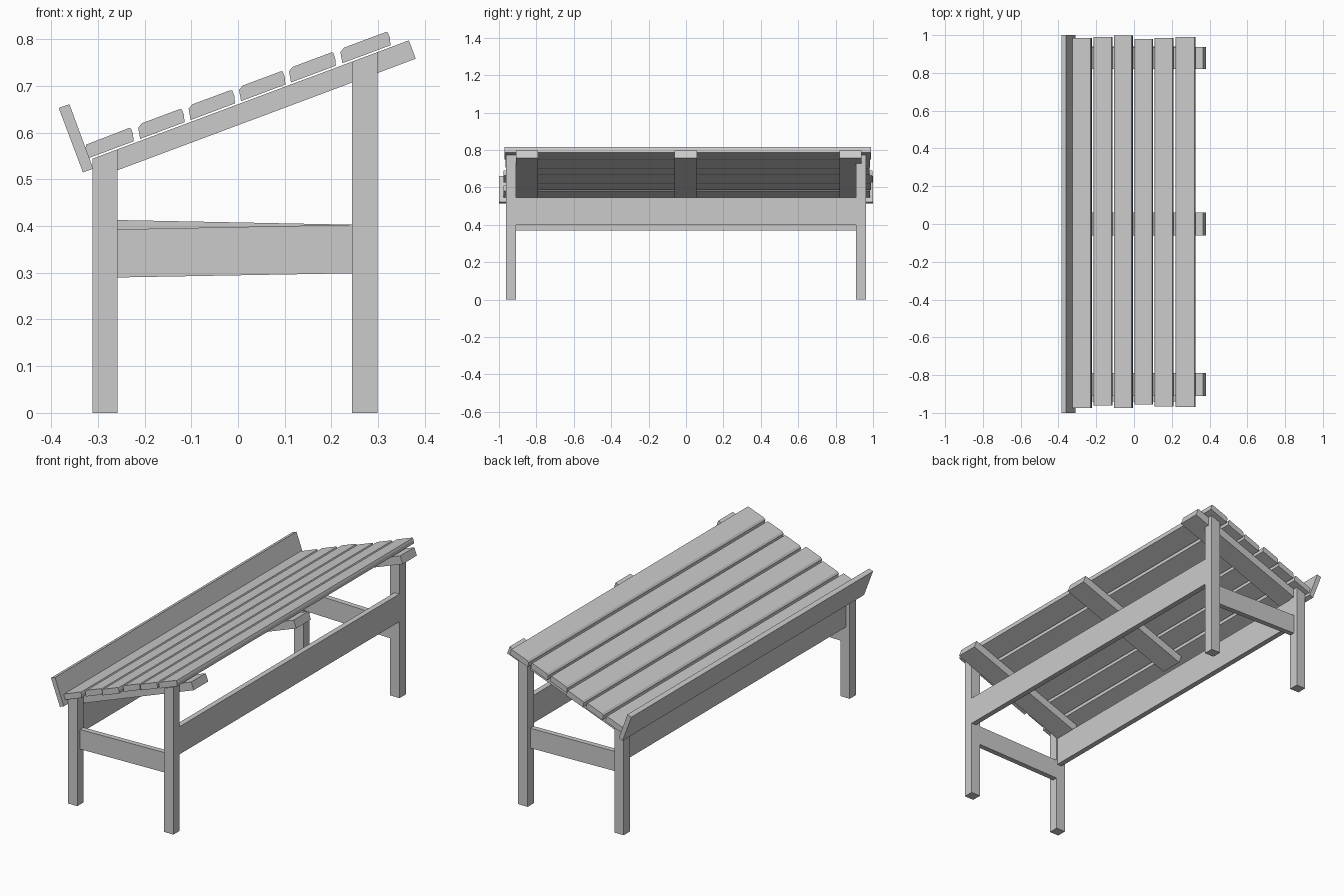
import bpy
import bmesh
import math
from mathutils import Vector

cube = bpy.data.objects.get("Cube")
if cube:
    bpy.data.objects.remove(cube, do_unlink=True)

# One plain grey for all the timber
grey = bpy.data.materials.new("timber grey")
grey.use_nodes = True
colour = (0.6, 0.6, 0.6, 1)
grey.diffuse_color = colour
grey.node_tree.nodes["Principled BSDF"].inputs["Base Color"].default_value = colour

# The sloping line on which the seat slats rest
ANGLE = math.radians(20.5)
ALONG = Vector((math.cos(ANGLE), math.sin(ANGLE)))
ACROSS = Vector((-math.sin(ANGLE), math.cos(ANGLE)))
START = Vector((-0.31, 0.545))


def on_slope(x, lift=0):
    """Point (x, z) on the slope at a given x, moved outward by lift."""
    return START + ALONG * ((x - START.x) / ALONG.x) + ACROSS * lift


def prism(name, profile, y0, y1):
    """Extrude an x-z profile from y0 to y1."""
    bm = bmesh.new()
    near = bm.faces.new([bm.verts.new((p[0], y0, p[1])) for p in profile])
    far = bmesh.ops.extrude_face_region(bm, geom=[near])["geom"]
    verts = [v for v in far if isinstance(v, bmesh.types.BMVert)]
    bmesh.ops.translate(bm, verts=verts, vec=(0, y1 - y0, 0))
    bmesh.ops.recalc_face_normals(bm, faces=bm.faces)
    mesh = bpy.data.meshes.new(name)
    bm.to_mesh(mesh)
    bm.free()
    mesh.materials.append(grey)
    obj = bpy.data.objects.new(name, mesh)
    bpy.context.collection.objects.link(obj)
    return obj


def rect(x0, x1, z0, z1):
    return [(x0, z0), (x1, z0), (x1, z1), (x0, z1)]


# Four legs, cut to the slope at the top
for end, y0 in (("front", -0.962), ("back", 0.91)):
    for side, x0, x1 in (("low", -0.312, -0.258), ("high", 0.244, 0.299)):
        prism(f"{end}_{side}_leg",
              [(x0, 0), (x1, 0), on_slope(x1), on_slope(x0)], y0, y0 + 0.052)

# End rails, each a little out of level
for end, y, z in (("front", -0.925, 0.29), ("back", 0.925, 0.31)):
    prism(f"{end}_end_rail",
          [(-0.258, z), (0.244, 0.299), (0.244, 0.403), (-0.258, z + 0.103)],
          y - 0.014, y + 0.014)

# Long rails between the legs
prism("high_long_rail", rect(0.27, 0.298, 0.4, 0.545), -0.91, 0.91)
prism("low_long_rail", rect(-0.29, -0.262, 0.37, 0.52), -0.91, 0.91)

# Flat bearers under the slats
for name, x0, y0, y1 in (("front", -0.29, -0.91, -0.79),
                         ("middle", -0.26, -0.062, 0.06),
                         ("back", -0.29, 0.82, 0.937)):
    prism(f"{name}_bearer",
          [on_slope(x0), on_slope(x0, -0.042),
           on_slope(0.366, -0.042), on_slope(0.366)], y0, y1)

# Six seat slats with eased upper edges and uneven ends
slats = [(-0.327, -0.222, -0.975, 0.985), (-0.208, -0.113, -0.96, 0.99),
         (-0.1, -0.005, -0.975, 0.998), (0.008, 0.103, -0.955, 0.98),
         (0.115, 0.211, -0.965, 0.985), (0.225, 0.328, -0.97, 0.99)]
for i, (x0, x1, y0, y1) in enumerate(slats):
    left = [on_slope(x0 + 0.014, 0.034), on_slope(x0 + 0.004, 0.028)]
    if i == 0:
        left = [on_slope(x0 + 0.013, 0.033)]
    prism(f"seat_slat_{i + 1}",
          [on_slope(x0, 0.004), on_slope(x1, 0.004), on_slope(x1 + 0.004, 0.02),
           on_slope(x1 + 0.004, 0.032), on_slope(x1, 0.034)] + left, y0, y1)

# Tilted lip board along the low edge
prism("lip_board", [(-0.332, 0.515), (-0.31, 0.523), (-0.361, 0.661), (-0.384, 0.653)],
      -1, 1)
